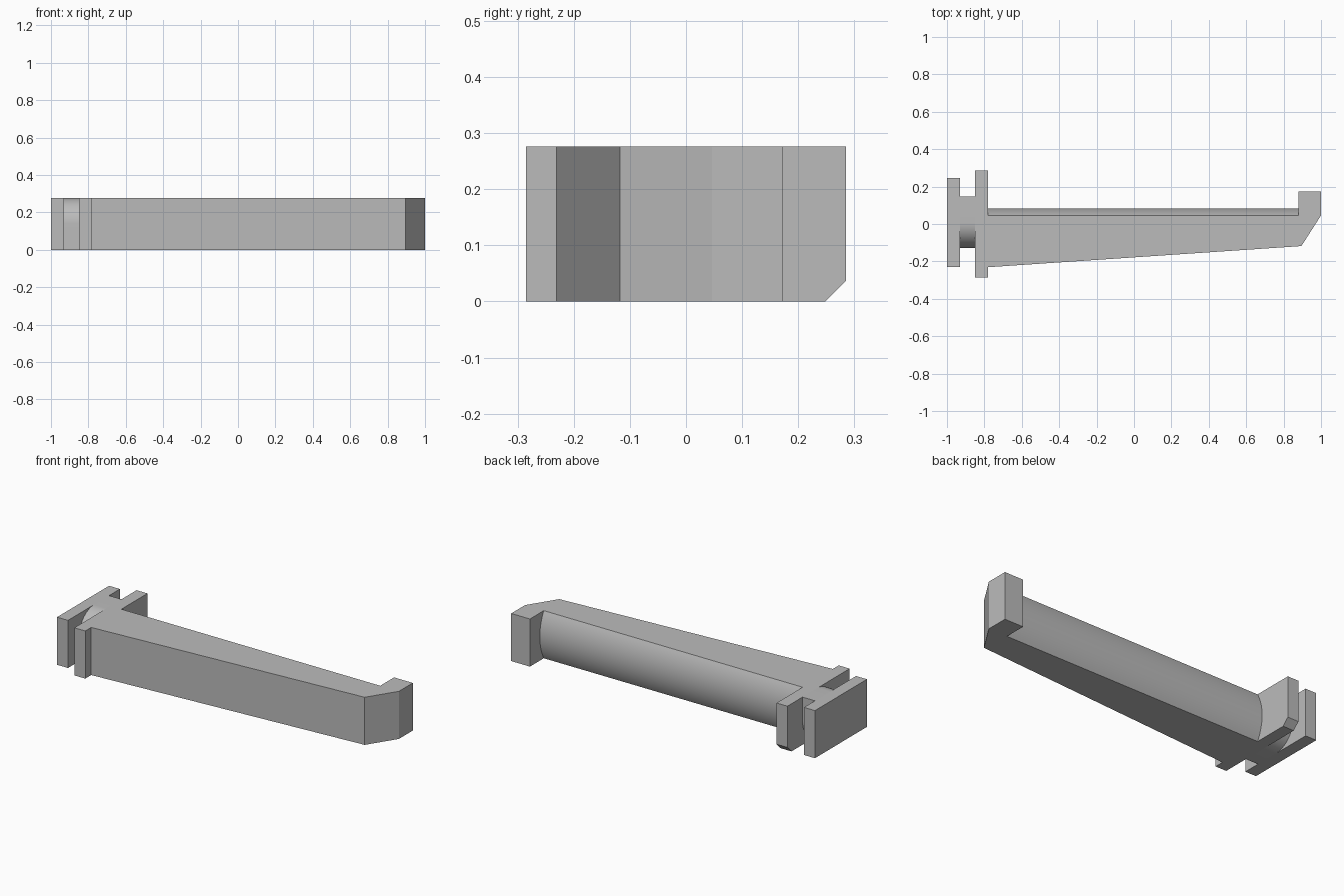
import bpy, bmesh, math
from mathutils import Vector

cube = bpy.data.objects.get("Cube")
if cube:
    bpy.data.objects.remove(cube)

H = 0.276          # overall height
MID = H / 2

grey = bpy.data.materials.new("light_grey")
grey.use_nodes = True
colour = (0.5, 0.5, 0.5, 1)
grey.diffuse_color = colour
grey.node_tree.nodes["Principled BSDF"].inputs["Base Color"].default_value = colour


def prism(name, base, offset):
    """Extrude a closed outline of 3D points along an offset."""
    bm = bmesh.new()
    face = bm.faces.new([bm.verts.new(p) for p in base])
    ext = bmesh.ops.extrude_face_region(bm, geom=[face])
    moved = [g for g in ext["geom"] if isinstance(g, bmesh.types.BMVert)]
    bmesh.ops.translate(bm, verts=moved, vec=Vector(offset))
    bmesh.ops.recalc_face_normals(bm, faces=bm.faces)
    mesh = bpy.data.meshes.new(name)
    bm.to_mesh(mesh)
    bm.free()
    mesh.materials.append(grey)
    obj = bpy.data.objects.new(name, mesh)
    bpy.context.collection.objects.link(obj)
    bpy.ops.object.select_all(action="DESELECT")
    obj.select_set(True)
    bpy.context.view_layer.objects.active = obj
    bpy.ops.object.shade_smooth_by_angle(angle=math.radians(25))
    return obj


def side_prism(name, profile, x0, x1):
    """Extrude a (y, z) profile from x0 to x1."""
    return prism(name, [(x0, y, z) for y, z in profile], (x1 - x0, 0, 0))


def arc(cy, cz, r, start, end, steps=20):
    angles = [math.radians(start + (end - start) * i / steps) for i in range(steps + 1)]
    return [(cy + r * math.cos(a), cz + r * math.sin(a)) for a in angles]


# Tapered arm with the hooked end, as one plan outline
plan = [(-0.78, -0.231), (0.895, -0.118), (1.0, 0.046), (1.0, 0.173),
        (0.88, 0.173), (0.88, 0.046), (-0.78, 0.046)]
prism("hooked_arm", [(x, y, 0) for x, y in plan], (0, 0, H))

# Shallow rounded back of the arm
sag = 0.036
radius = (MID ** 2 + sag ** 2) / (2 * sag)
half = math.degrees(math.asin(MID / radius))
side_prism("rounded_back", arc(0.046 + sag - radius, MID, radius, -half, half),
           -0.78, 0.88)

# Inner collar plate with a chamfered lower back edge
side_prism("collar_plate", [(-0.285, 0), (0.248, 0), (0.285, 0.037),
                            (0.285, H), (-0.285, H)], -0.85, -0.78)

# Neck rounded on two opposite corners so that it can turn
cy = 0.009
neck = [(cy - MID, 0)] + arc(cy, MID, MID, -90, 0) + [(cy + MID, H)] + arc(cy, MID, MID, 90, 180)
side_prism("neck", neck, -0.93, -0.85)

# Outer mounting plate
side_prism("mounting_plate", [(-0.229, 0), (0.247, 0), (0.247, H), (-0.229, H)],
           -1.0, -0.93)
